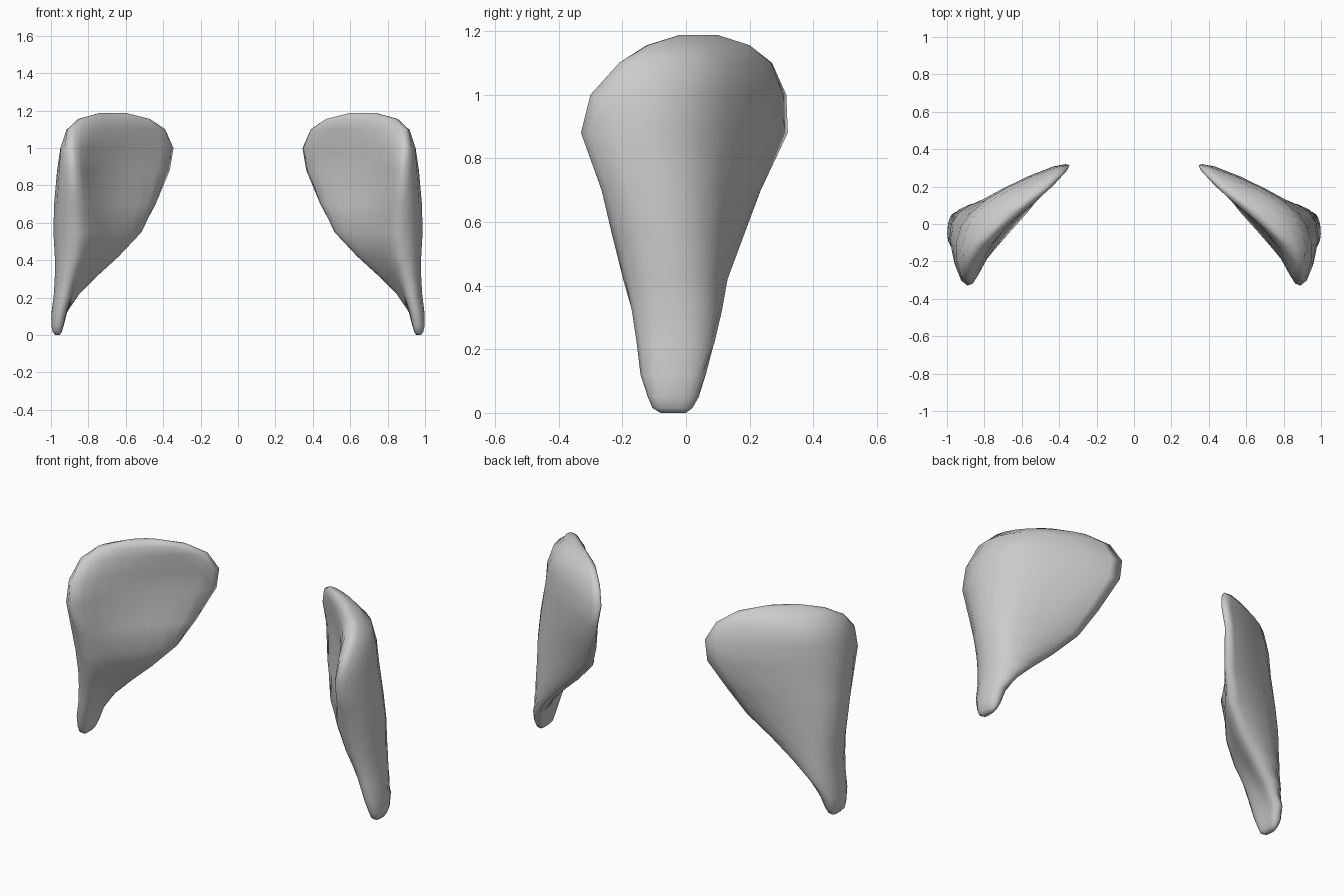
import bpy
import bmesh
from math import cos, pi, sqrt
from mathutils import Vector

default_cube = bpy.data.objects.get("Cube")
if default_cube:
    bpy.data.objects.remove(default_cube, do_unlink=True)

# Matte grey material
grey = bpy.data.materials.new("matte_grey")
grey.use_nodes = True
colour = (0.6, 0.6, 0.6, 1)
grey.diffuse_color = colour
grey.node_tree.nodes["Principled BSDF"].inputs["Base Color"].default_value = colour

# Blade sections: height, front tip, bend, back tip,
# fill of the hollow side, front and back half thickness
SECTIONS = [
    (0, (.965, -.08), (.965, -.04), (.965, 0), 0, .012, .012),
    (.015, (.965, -.105), (.968, -.04), (.962, .02), 0, .025, .02),
    (.05, (.962, -.12), (.97, -.03), (.957, .04), 0, .033, .03),
    (.12, (.952, -.143), (.965, 0), (.94, .062), .2, .04, .033),
    (.22, (.93, -.155), (.96, .04), (.86, .075), .5, .045, .035),
    (.32, (.915, -.17), (.96, .06), (.755, .09), .7, .05, .04),
    (.42, (.9, -.19), (.975, .06), (.645, .115), .9, .055, .04),
    (.55, (.89, -.22), (1, .05), (.52, .17), .95, .06, .04),
    (.7, (.89, -.265), (1, .04), (.44, .235), .7, .06, .035),
    (.88, (.89, -.33), (.99, .03), (.365, .32), .45, .05, .032),
    (1, (.9, -.3), (.955, .05), (.345, .315), .5, .045, .032),
    (1.1, (.895, -.21), (.87, .07), (.39, .27), .7, .04, .032),
    (1.155, (.85, -.12), (.75, .06), (.47, .2), .8, .033, .03),
    (1.187, (.74, -.02), (.68, .05), (.6, .1), 1, .012, .012),
]
STEPS = 10


def arc_point(front, bend, back, pull, t):
    """Point on a bent arc; a larger pull gives a tighter bend."""
    a, b, c = (1 - t) ** 2, 2 * pull * t * (1 - t), t * t
    return (front * a + bend * b + back * c) / (a + b + c)


def offset_point(front, bend, back, pull, t, distance):
    """Point moved sideways off a bent arc."""
    along = ((bend - front) * (1 - t) + (back - bend) * t).normalized()
    normal = Vector((along.y, -along.x))
    return arc_point(front, bend, back, pull, t) + normal * distance


def section_ring(front, bend, back, fill, front_half, back_half):
    """Closed outline with a bent outer side and a shallower inner side."""
    front, bend, back = Vector(front), Vector(bend), Vector(back)
    hollow = bend.lerp((front + back) / 2, fill)
    outer, inner = [], []
    for step in range(STEPS + 1):
        t = (1 - cos(pi * step / STEPS)) / 2
        half = front_half * (1 - t) + back_half * t
        half *= sqrt(max(0, 1 - abs(2 * t - 1) ** 6))
        outer.append(offset_point(front, bend, back, 2, t, half))
        inner.append(offset_point(front, hollow, back, 1, t, -half))
    return outer + inner[-2:0:-1]


def build_blade(name, side):
    """Loft the sections into one blade on the given side."""
    bm = bmesh.new()
    rings = []
    for height, *shape in SECTIONS:
        ring = section_ring(*shape)
        rings.append([bm.verts.new((p.x * side, p.y, height)) for p in ring])
    for lower, upper in zip(rings, rings[1:]):
        for i in range(len(lower)):
            j = (i + 1) % len(lower)
            bm.faces.new((lower[i], lower[j], upper[j], upper[i]))
    bm.faces.new(rings[0])
    bm.faces.new(rings[-1])
    bmesh.ops.recalc_face_normals(bm, faces=bm.faces)
    for face in bm.faces:
        face.smooth = True
    mesh = bpy.data.meshes.new(name)
    bm.to_mesh(mesh)
    bm.free()
    mesh.materials.append(grey)
    blade = bpy.data.objects.new(name, mesh)
    bpy.context.collection.objects.link(blade)


# Mirrored pair of blades
build_blade("left_blade", 1)
build_blade("right_blade", -1)
